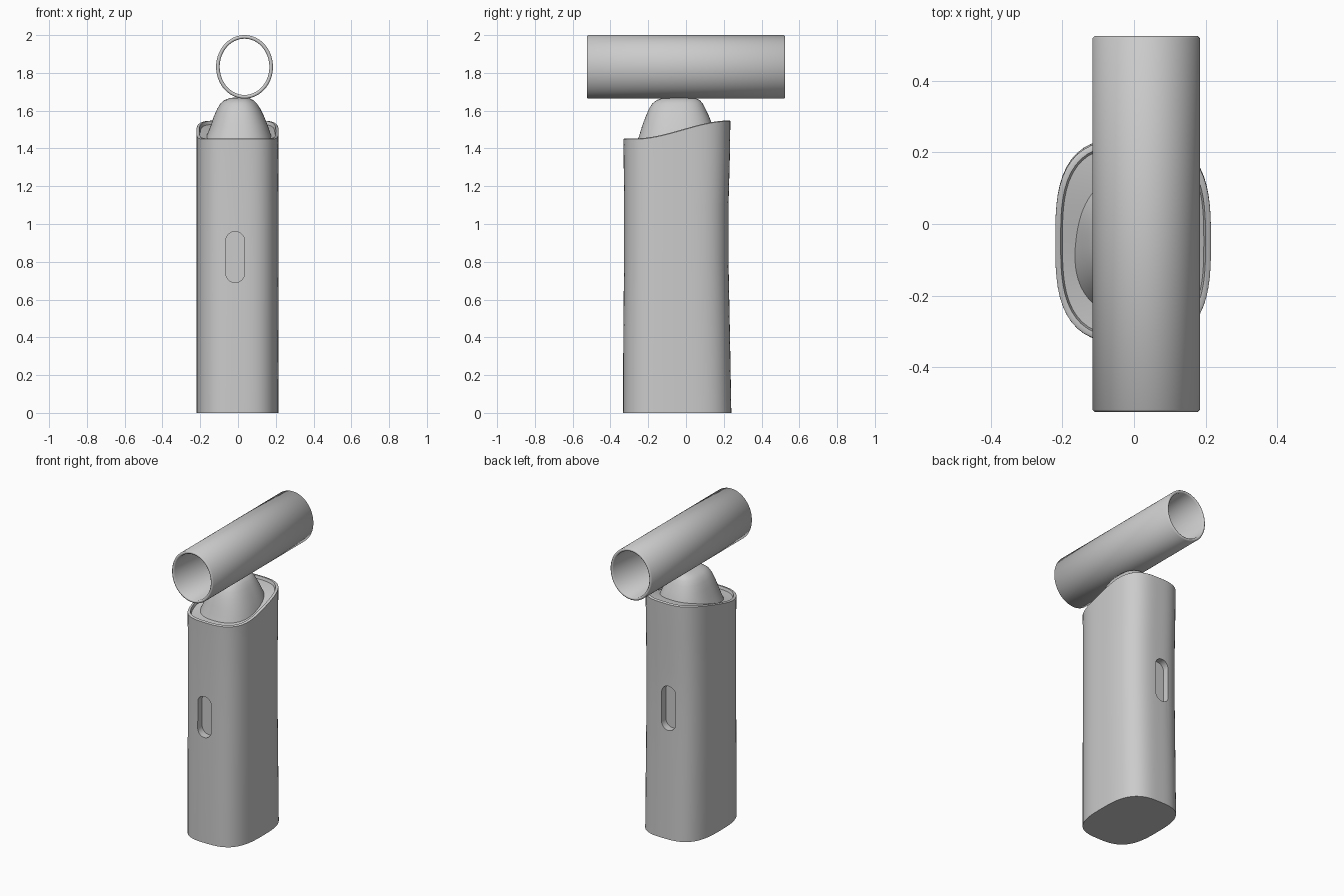
import bpy, bmesh
from math import sin, cos, pi, radians

cube = bpy.data.objects.get("Cube")
if cube:
    bpy.data.objects.remove(cube)

grey = bpy.data.materials.new("light_grey")
grey.use_nodes = True
COLOUR = (0.6, 0.6, 0.6, 1)
grey.diffuse_color = COLOUR
grey.node_tree.nodes["Principled BSDF"].inputs["Base Color"].default_value = COLOUR


def oval(x0, x1, y0, y1, power, count=72):
    """Points of a superellipse filling the given box."""
    cx, cy, a, b = (x0 + x1) / 2, (y0 + y1) / 2, (x1 - x0) / 2, (y1 - y0) / 2
    points = []
    for i in range(count):
        c, s = cos(2 * pi * i / count), sin(2 * pi * i / count)
        r = (abs(c) ** power + abs(s) ** power) ** (-1 / power)
        points.append((cx + a * r * c, cy + b * r * s))
    return points


def loft(name, rings, closed=False):
    """Skin a list of rings; cap the ends, or join last to first."""
    bm = bmesh.new()
    loops = [[bm.verts.new(p) for p in ring] for ring in rings]
    pairs = list(zip(loops, loops[1:]))
    if closed:
        pairs.append((loops[-1], loops[0]))
    else:
        bm.faces.new(loops[0])
        bm.faces.new(loops[-1])
    for low, high in pairs:
        for i in range(len(low)):
            j = (i + 1) % len(low)
            bm.faces.new((low[i], low[j], high[j], high[i]))
    bmesh.ops.recalc_face_normals(bm, faces=bm.faces)
    mesh = bpy.data.meshes.new(name)
    bm.to_mesh(mesh)
    bm.free()
    mesh.materials.append(grey)
    obj = bpy.data.objects.new(name, mesh)
    bpy.context.collection.objects.link(obj)
    return obj


def select(obj):
    bpy.ops.object.select_all(action='DESELECT')
    obj.select_set(True)
    bpy.context.view_layer.objects.active = obj


def smooth(obj, angle=40):
    select(obj)
    bpy.ops.object.shade_smooth_by_angle(angle=radians(angle))


def top_height(y):
    """S-shaped slope of the body's top edge."""
    t = min(max((y + 0.27) / 0.5, 0), 1)
    return 1.453 + 0.095 * t * t * (3 - 2 * t)


# Body: tall rounded column, slightly waisted at the back, with a sloping lipped top
rings = []
for z, front, back in ((0, -0.333, 0.24), (0.4, -0.332, 0.233), (0.8, -0.328, 0.225),
                       (1.1, -0.328, 0.225), (1.35, -0.33, 0.232)):
    rings.append([(x, y, z) for x, y in oval(-0.22, 0.215, front, back, 3)])
for inset, drop in ((0, 0.004), (0.005, 0), (0.015, 0), (0.02, 0.018), (0.09, 0.015), (0.19, 0.015)):
    outline = oval(-0.22 + inset, 0.215 - inset, -0.332 + inset, 0.235 - inset, 3)
    rings.append([(x, y, top_height(y) - drop) for x, y in outline])
body = loft("body", rings)


# Slots: upright pill-shaped recesses in the front and back
def cut_slot(name, x, y, z, width, height):
    r, straight = width / 2, height / 2 - width / 2
    pill = []
    for i in range(32):
        a = 2 * pi * (i + 0.5) / 32
        pill.append((x + r * cos(a), z + r * sin(a) + (straight if sin(a) > 0 else -straight)))
    cutter = loft(name, [[(px, y + d, pz) for px, pz in pill] for d in (-0.05, 0.05)])
    cut = body.modifiers.new(name, 'BOOLEAN')
    cut.operation, cut.solver, cut.object = 'DIFFERENCE', 'EXACT', cutter
    select(body)
    bpy.ops.object.modifier_apply(modifier=name)
    bpy.data.objects.remove(cutter)


cut_slot("front_slot", -0.015, -0.33, 0.825, 0.1, 0.27)
cut_slot("back_slot", -0.03, 0.23, 0.855, 0.1, 0.29)
smooth(body)

# Neck: soft mound rising from the top of the body
levels = ((1.43, -0.18, 0.185, -0.262, 0.17), (1.47, -0.165, 0.175, -0.247, 0.155),
          (1.52, -0.145, 0.158, -0.232, 0.142), (1.57, -0.128, 0.138, -0.213, 0.122),
          (1.61, -0.11, 0.118, -0.196, 0.103), (1.638, -0.093, 0.1, -0.178, 0.088),
          (1.656, -0.072, 0.082, -0.155, 0.073), (1.666, -0.045, 0.06, -0.125, 0.05),
          (1.67, -0.02, 0.035, -0.08, 0.02))
neck = loft("neck", [[(x, y, z) for x, y in oval(x0, x1, y0, y1, 2.4)]
                     for z, x0, x1, y0, y1 in levels])
smooth(neck, 60)

# Tube: open horizontal pipe lying across the neck
WALL, HALF, SOFT = 0.019, 0.525, 0.006
section = [(0, -HALF + SOFT), (0, HALF - SOFT), (SOFT, HALF), (WALL - SOFT, HALF),
           (WALL, HALF - SOFT), (WALL, -HALF + SOFT), (WALL - SOFT, -HALF), (SOFT, -HALF)]
tube = loft("tube", [[(x, y, z) for x, z in
                      oval(-0.116 + d, 0.185 - d, 1.664 + d, 2.0 - d, 2)]
                     for d, y in section], closed=True)
smooth(tube, 50)
